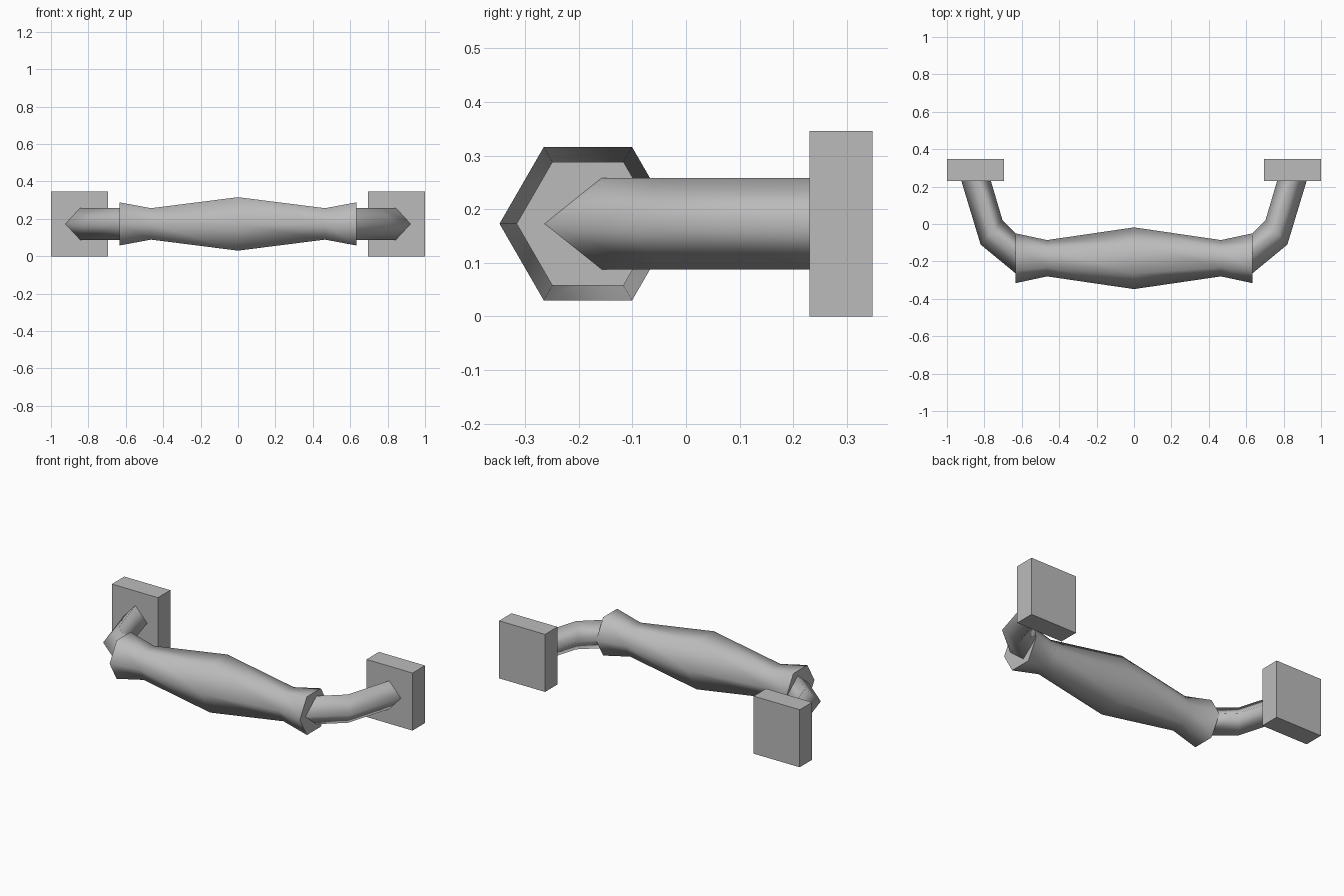
import bpy, bmesh, math

if "Cube" in bpy.data.objects:
    bpy.data.objects.remove(bpy.data.objects["Cube"])

ZC = 0.173   # height of the handle axis
YC = -0.183  # depth of the grip axis

grey = bpy.data.materials.new("plain grey")
grey.diffuse_color = (0.5, 0.5, 0.5, 1)
grey.use_nodes = True
grey.node_tree.nodes["Principled BSDF"].inputs["Base Color"].default_value = grey.diffuse_color


def loft(name, rings):
    """Skin rings of points: smooth sides, flat end caps."""
    bm = bmesh.new()
    loops = [[bm.verts.new(p) for p in r] for r in rings]
    n = len(loops[0])
    for a, b in zip(loops, loops[1:]):
        for i in range(n):
            j = (i + 1) % n
            bm.faces.new((a[i], a[j], b[j], b[i])).smooth = True
    bm.faces.new(loops[0])
    bm.faces.new(loops[-1])
    bmesh.ops.recalc_face_normals(bm, faces=bm.faces[:])
    me = bpy.data.meshes.new(name)
    bm.to_mesh(me)
    bm.free()
    me.materials.append(grey)
    ob = bpy.data.objects.new(name, me)
    bpy.context.collection.objects.link(ob)
    return ob


# Six-sided grip, swelling in the middle and flaring at the ends
profile = [(-0.633, 0.133), (-0.465, 0.097), (0, 0.165), (0.465, 0.097), (0.633, 0.133)]
loft("grip", [[(x, YC + r * math.cos(k * math.pi / 3), ZC + r * math.sin(k * math.pi / 3))
               for k in range(6)] for x, r in profile])

# Each arm ring: (inner x, y), (outer x, y); the section is a diamond
arm = [((0.622, -0.061), (0.622, -0.273)),
       ((0.703, 0.02), (0.82, -0.11)),
       ((0.771, 0.25), (0.929, 0.25))]

for side, s in (("left", -1), ("right", 1)):
    rings = []
    for (ix, iy), (ox, oy) in arm:
        mx, my = (ix + ox) / 2, (iy + oy) / 2
        rings.append([(s * ix, iy, ZC), (s * mx, my, ZC + 0.085),
                      (s * ox, oy, ZC), (s * mx, my, ZC - 0.085)])
    loft(side + "_arm", rings)

    # Square mounting plate
    bpy.ops.mesh.primitive_cube_add(size=1, location=(s * 0.847, 0.289, ZC))
    plate = bpy.context.object
    plate.name = side + "_mounting_plate"
    plate.scale = (0.306, 0.118, 0.346)
    plate.data.materials.append(grey)
